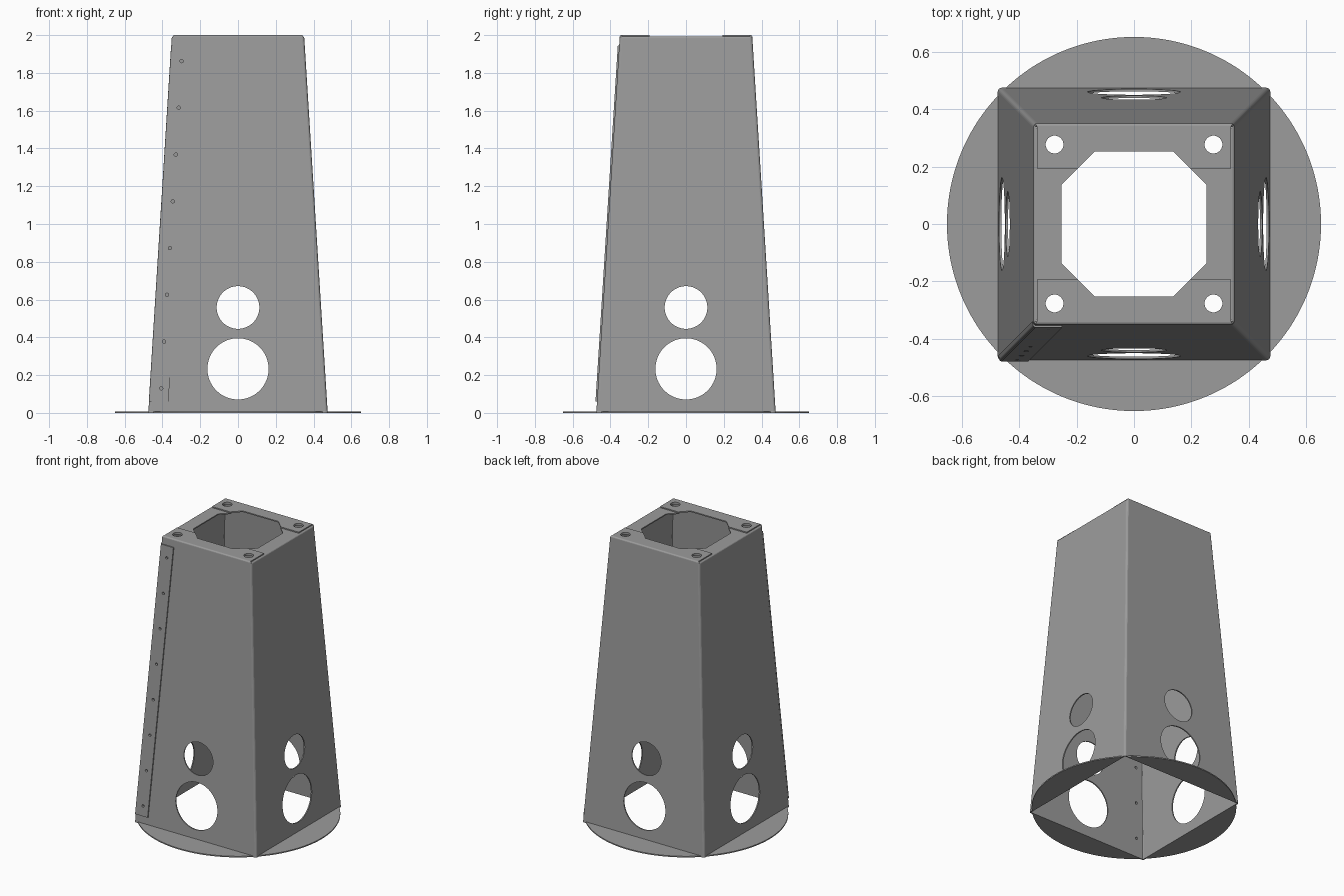
import bpy, bmesh, math
from mathutils import Matrix, Vector

if "Cube" in bpy.data.objects:
    bpy.data.objects.remove(bpy.data.objects["Cube"])

T = 0.008                                  # sheet thickness
grey = bpy.data.materials.new("steel_grey")
grey.diffuse_color = (0.333, 0.333, 0.333, 1)
grey.use_nodes = True
grey.node_tree.nodes["Principled BSDF"].inputs["Base Color"].default_value = grey.diffuse_color


def half(z):
    """Outer half width of the tapered tower at height z."""
    return 0.475 - 0.124 * z / 1.98


def make(name, bm):
    bmesh.ops.recalc_face_normals(bm, faces=bm.faces[:])
    me = bpy.data.meshes.new(name)
    bm.to_mesh(me)
    bm.free()
    me.materials.append(grey)
    ob = bpy.data.objects.new(name, me)
    bpy.context.collection.objects.link(ob)
    return ob


def loft(name, rings, looped=False):
    bm = bmesh.new()
    vs = [[bm.verts.new(p) for p in r] for r in rings]
    n = len(vs[0])
    pairs = list(zip(vs, vs[1:])) + ([(vs[-1], vs[0])] if looped else [])
    for a, b in pairs:
        for i in range(n):
            j = (i + 1) % n
            bm.faces.new((a[i], a[j], b[j], b[i]))
    if not looped:
        bm.faces.new(vs[0])
        bm.faces.new(vs[-1])
    return make(name, bm)


def plate(name, pts, z0, z1):
    return loft(name, [[(x, y, z) for x, y in pts] for z in (z0, z1)])


def cutters(name, items):
    """Cylinders given as (centre, axis, radius, length, sides)."""
    bm = bmesh.new()
    for c, ax, r, length, seg in items:
        rot = Vector((0, 0, 1)).rotation_difference(Vector(ax)).to_matrix().to_4x4()
        bmesh.ops.create_cone(bm, cap_ends=True, segments=seg, radius1=r, radius2=r,
                              depth=length, matrix=Matrix.Translation(c) @ rot)
    ob = make(name, bm)
    ob.hide_render = True
    return ob


def cut(ob, cutter):
    m = ob.modifiers.new("holes", 'BOOLEAN')
    m.operation, m.solver, m.object = 'DIFFERENCE', 'EXACT', cutter
    dg = bpy.context.evaluated_depsgraph_get()
    me = bpy.data.meshes.new_from_object(ob.evaluated_get(dg))
    ob.modifiers.clear()
    ob.data = me


def ring(h, z, r, lift):
    """Rounded square; front and back sides can be lifted one sheet higher."""
    out = []
    for k in range(4):
        for i in range(7):
            t = math.radians(k * 90 + i * 15)
            q = math.radians(k * 90 + 45)
            x = math.copysign(h - r, math.cos(q)) + r * math.cos(t)
            y = math.copysign(h - r, math.sin(q)) + r * math.sin(t)
            share = 0.5 if i == 3 else float(abs(y) > abs(x))
            out.append((x, y, z + lift * share))
    return out


# tapered four-sided shell with rounded upper edge
rings = [ring(half(0), 0.0, 0.014, 0)]
for i in range(7):                         # outer bend
    a = math.radians(i * 15)
    rings.append(ring(0.341 + 0.010 * math.cos(a), 1.982 + 0.010 * math.sin(a),
                      0.014 - 0.001 * i, T))
rings += [ring(0.341, 1.984, 0.008, T), ring(0.343, 1.980, 0.006, T),
          ring(half(0) - T, 0.0, 0.006, 0)]
shell = loft("tower_shell", rings, looped=True)

# overlapping seam strip on the front left edge
strip_rings = []
for z in (0.06, 1.945):
    h = half(z)
    strip_rings.append([(-h + x, -h + y, z) for x, y in (
        (-0.001, 0.013), (0.001, 0.0), (0.004, -0.005), (0.010, -T),
        (0.103, -T), (0.103, 0.003), (0.014, 0.003))])
strip = loft("seam_strip", strip_rings)

# round openings in all four walls, rivet holes along the seam
wall_holes = []
for k in range(4):
    d = Vector((math.cos(k * math.pi / 2), math.sin(k * math.pi / 2), 0))
    for z, r in ((0.233, 0.162), (0.558, 0.113)):
        wall_holes.append((d * half(z) + Vector((0, 0, z)), d, r, 0.16, 96))
rivets = []
for i in range(8):
    z = 0.13 + i * 0.2475
    h = half(z)
    rivets.append((Vector((-h + 0.060, -h, z)), (0, 1, 0), 0.009, 0.06, 16))
c = cutters("wall_cutter", wall_holes + rivets)
cut(shell, c)
cut(strip, c)
bpy.data.objects.remove(c)

# top flanges: front and back lie over the side ones
bolt = cutters("bolt_cutter", [(Vector((sx * 0.277, sy * 0.277, 1.99)), (0, 0, 1), 0.031, 0.1, 64)
                               for sx in (-1, 1) for sy in (-1, 1)])
parts = []
for s, fb, side in ((-1, "front", "left"), (1, "back", "right")):
    over = [(-0.338, 0.341), (-0.338, 0.193), (-0.197, 0.193), (-0.138, 0.252),
            (0.138, 0.252), (0.197, 0.193), (0.338, 0.193), (0.338, 0.341)]
    parts.append(plate(fb + "_top_flange", [(x, s * y) for x, y in over], 1.992, 2.0))
    under = [(0.341, -0.335), (0.197, -0.335), (0.197, -0.193), (0.252, -0.138),
             (0.252, 0.138), (0.197, 0.193), (0.197, 0.335), (0.341, 0.335)]
    parts.append(plate(side + "_top_flange", [(s * x, y) for x, y in under], 1.984, 1.992))
for p in parts:
    cut(p, bolt)
bpy.data.objects.remove(bolt)

# base flanges: four circle segments outside the walls
R, CH = 0.652, 0.470
a0 = math.acos(CH / R)
for k, nm in enumerate(("right", "back", "left", "front")):
    pts = [(R * math.cos(k * math.pi / 2 + a), R * math.sin(k * math.pi / 2 + a))
           for a in (-a0 + 2 * a0 * i / 48 for i in range(49))]
    parts.append(plate(nm + "_base_flange", pts, 0.0, T))

# smooth flange rims and bolt holes; the shell and strip stay flat sheet
for p in parts:
    bpy.ops.object.select_all(action='DESELECT')
    p.select_set(True)
    bpy.context.view_layer.objects.active = p
    bpy.ops.object.shade_smooth_by_angle(angle=math.radians(10))
